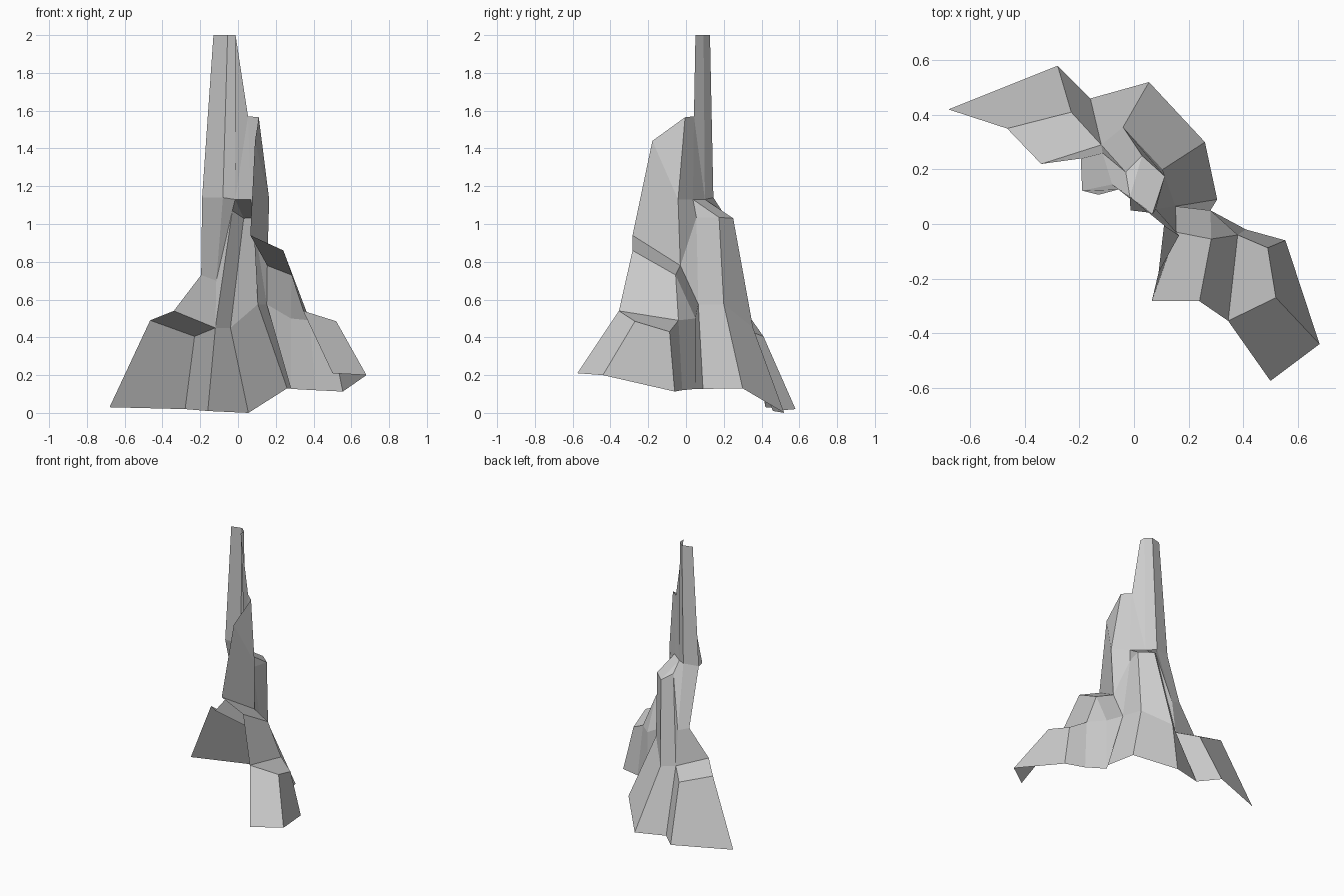
import bpy

if "Cube" in bpy.data.objects:
    bpy.data.objects.remove(bpy.data.objects["Cube"])


def sheet(name, *bands):
    """Flat-shaded rock sheet: each band is a list of rows (bottom to top) joined by quads."""
    verts, faces, index = [], [], {}

    def vid(p):
        if p not in index:
            index[p] = len(verts)
            verts.append(p)
        return index[p]

    for rows in bands:
        for lo, hi in zip(rows, rows[1:]):
            for i in range(len(lo) - 1):
                loop = [lo[i], hi[i], hi[i + 1], lo[i + 1]]
                loop = list(dict.fromkeys(vid(p) for p in loop))
                if len(loop) > 2:
                    faces.append(loop)
    mesh = bpy.data.meshes.new(name)
    mesh.from_pydata(verts, [], faces)
    mesh.update()
    obj = bpy.data.objects.new(name, mesh)
    bpy.context.collection.objects.link(obj)
    return obj


# Ground line of the cliff, back left round to front right
A, B, C = (-.68, .42, .03), (-.28, .58, .02), (-.16, .46, .01)
D, E, F = (.055, .52, 0), (.26, .30, .13), (.305, .09, .127)
G, H, I = (.28, .05, .127), (.41, -.02, .12), (.555, -.06, .113)
J, K = (.68, -.44, .2), (.5, -.575, .21)

# Shoulder line above it
a2, b2, c2 = (-.465, .35, .49), (-.23, .41, .405), (-.12, .29, .45)
d2, e2, f2 = (-.04, .355, .45), (.105, .2, .575), (.152, .065, .575)
g2, h2, i2 = (.28, .05, .5), (.38, -.04, .49), (.49, -.087, .43)
j2, L = (.52, -.27, .485), (.345, -.355, .54)

# Spire: hip, waist and tip
a3, b4, c4 = (-.34, .22, .54), (-.195, .24, .73), (-.115, .26, .7)
b5, c5, d5, e5 = (-.19, .122, 1.14), (-.08, .145, 1.14), (-.015, .1, 1.13), (.068, .037, 1.13)
t0, t1, t2, t3 = (-.13, .107, 2), (-.055, .127, 2), (-.015, .093, 2), (-.013, .05, 2)

# Top of the buttress
c3, d3, e3, f3 = (-.03, .19, 1.07), (.03, .25, 1.03), (.113, .175, 1.035), (.08, .055, 1.035)

# Front pinnacle and its ledge
n2, m2, M, N = (.155, -.03, .78), (.283, -.055, .73), (.24, -.283, .86), (.065, -.283, .94)
p1, p2, p3, p4 = (.09, -.178, 1.44), (.11, -.005, 1.565), (.053, .042, 1.57), (.165, -.042, 1.13)

sheet("left_foot", [[A, B, C], [a2, b2, c2]], [[a2, b2], [a3, c2], [b4, c4]])
sheet("spire",
      [[b4, c4], [b5, c5], [t0, t1]],
      [[c2, c2], [c4, c3], [c5, d5], [t1, t2]],
      [[d5, e5], [d5, p3], [t2, t3]])
sheet("buttress",
      [[C, D, E, F], [c2, d2, e2, f2], [c3, d3, e3, f3], [d5, d5, e5, e5]])
sheet("pinnacle",
      [[f2, f2], [f3, n2], [e5, p4], [p3, p2]],
      [[n2, N], [p4, p1], [p2, p2]])
sheet("right_shoulder",
      [[f2, g2], [n2, m2], [N, M]],
      [[g2, h2, L], [m2, m2, M]])
sheet("right_foot",
      [[F, G, H, I, J], [f2, g2, h2, i2, j2]],
      [[J, K], [j2, L]],
      [[i2, j2], [h2, L]])
